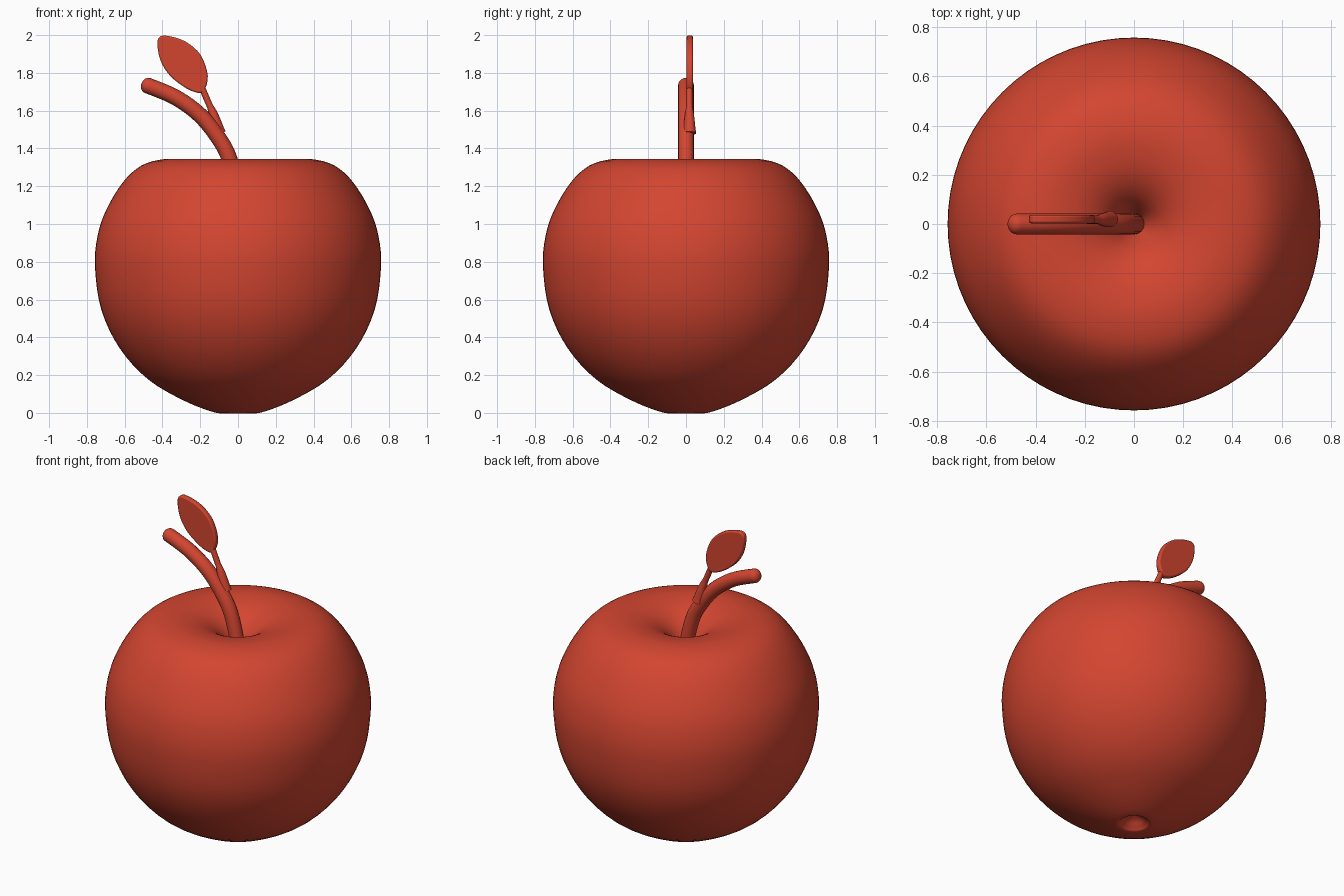
import bpy, bmesh, math
from mathutils import Vector

if "Cube" in bpy.data.objects:
    bpy.data.objects.remove(bpy.data.objects["Cube"])

red = bpy.data.materials.new("apple_red")
red.diffuse_color = (0.65, 0.06, 0.03, 1)
red.use_nodes = True
red.node_tree.nodes["Principled BSDF"].inputs["Base Color"].default_value = red.diffuse_color


def smooth_path(pts, steps, closed=False):
    """Catmull-Rom samples through 2D points."""
    p = [Vector(q) for q in pts]
    n = len(p)
    get = (lambda i: p[i % n]) if closed else (lambda i: p[max(0, min(n - 1, i))])
    out = []
    for i in range(n if closed else n - 1):
        a, b, c, d = get(i - 1), get(i), get(i + 1), get(i + 2)
        for s in range(steps):
            t = s / steps
            out.append(0.5 * (2 * b + (c - a) * t + (2 * a - 5 * b + 4 * c - d) * t * t
                              + (3 * b - a - 3 * c + d) * t ** 3))
    if not closed:
        out.append(p[-1])
    return out


def mesh_object(name, bm):
    bmesh.ops.recalc_face_normals(bm, faces=bm.faces)
    me = bpy.data.meshes.new(name)
    bm.to_mesh(me)
    bm.free()
    me.materials.append(red)
    ob = bpy.data.objects.new(name, me)
    bpy.context.collection.objects.link(ob)
    return ob


def shade(ob, angle):
    bpy.ops.object.select_all(action='DESELECT')
    ob.select_set(True)
    bpy.context.view_layer.objects.active = ob
    bpy.ops.object.shade_smooth_by_angle(angle=math.radians(angle))


def tube(name, pts, radii, y):
    """Round tube along (x, z) points with a radius per point."""
    cu = bpy.data.curves.new(name, 'CURVE')
    cu.dimensions = '3D'
    cu.bevel_depth = 1.0
    cu.bevel_resolution = 6
    cu.use_fill_caps = True
    sp = cu.splines.new('POLY')
    sp.points.add(len(pts) - 1)
    for q, p, r in zip(sp.points, pts, radii):
        q.co = (p.x, y, p.y, 1)
        q.radius = r
    sp.use_smooth = True
    cu.materials.append(red)
    ob = bpy.data.objects.new(name, cu)
    bpy.context.collection.objects.link(ob)


# Apple body: profile (radius, height) turned around z, dimpled at both ends
lower = [(0, 0.055), (0.04, 0.04), (0.075, 0.012), (0.115, 0.0)]
for deg in range(-68, 1, 17):
    a = math.radians(deg)
    lower.append((0.757 * math.cos(a), 0.77 + 0.762 * math.sin(a)))
upper = [(0.745, 0.93), (0.70, 1.07), (0.61, 1.22), (0.51, 1.31), (0.385, 1.344),
         (0.27, 1.335), (0.18, 1.303), (0.11, 1.25), (0.06, 1.18), (0.025, 1.11), (0, 1.06)]
bm = bmesh.new()
vs = [bm.verts.new((p.x, 0, p.y)) for p in smooth_path(lower + upper, 4)]
es = [bm.edges.new(e) for e in zip(vs, vs[1:])]
bmesh.ops.spin(bm, geom=vs + es, cent=(0, 0, 0), axis=(0, 0, 1),
               angle=math.tau, steps=72)
bmesh.ops.remove_doubles(bm, verts=bm.verts, dist=0.0002)
shade(mesh_object("apple_body", bm), 60)

# Curved stem with a rounded tip
R = 0.042
path = smooth_path([(0, 1.05), (-0.003, 1.17), (-0.045, 1.344), (-0.103, 1.455),
                    (-0.20, 1.575), (-0.33, 1.67), (-0.478, 1.733)], 6)
radii = [R] * len(path)
tip, d = path[-1].copy(), (path[-1] - path[-2]).normalized()
for k in range(1, 6):
    a = math.radians(16 * k)
    path.append(tip + d * 0.035 * math.sin(a))
    radii.append(R * math.cos(a))
tube("stem", path, radii, 0)

# Leaf stalk, flaring where it joins the stem
stalk = smooth_path([(-0.10, 1.48), (-0.13, 1.58), (-0.16, 1.65), (-0.192, 1.725)], 5)
tube("leaf_stalk", stalk, [max(0.017, 0.036 - 0.0024 * i) for i in range(len(stalk))], 0.018)

# Flat leaf with softened edges
outline = [(-0.18, 1.705), (-0.16, 1.785), (-0.198, 1.895), (-0.28, 1.967), (-0.38, 1.997),
           (-0.42, 1.985), (-0.426, 1.94), (-0.408, 1.86), (-0.36, 1.785), (-0.28, 1.722),
           (-0.215, 1.695)]
bm = bmesh.new()
face = bm.faces.new([bm.verts.new((p.x, 0.003, p.y)) for p in smooth_path(outline, 4, True)])
ext = bmesh.ops.extrude_face_region(bm, geom=[face])
bmesh.ops.translate(bm, vec=(0, 0.034, 0),
                    verts=[g for g in ext["geom"] if isinstance(g, bmesh.types.BMVert)])
leaf = mesh_object("leaf", bm)
shade(leaf, 35)
bev = leaf.modifiers.new("soft_edge", 'BEVEL')
bev.width = 0.008
bev.segments = 2
bev.limit_method = 'ANGLE'
bev.angle_limit = math.radians(60)
